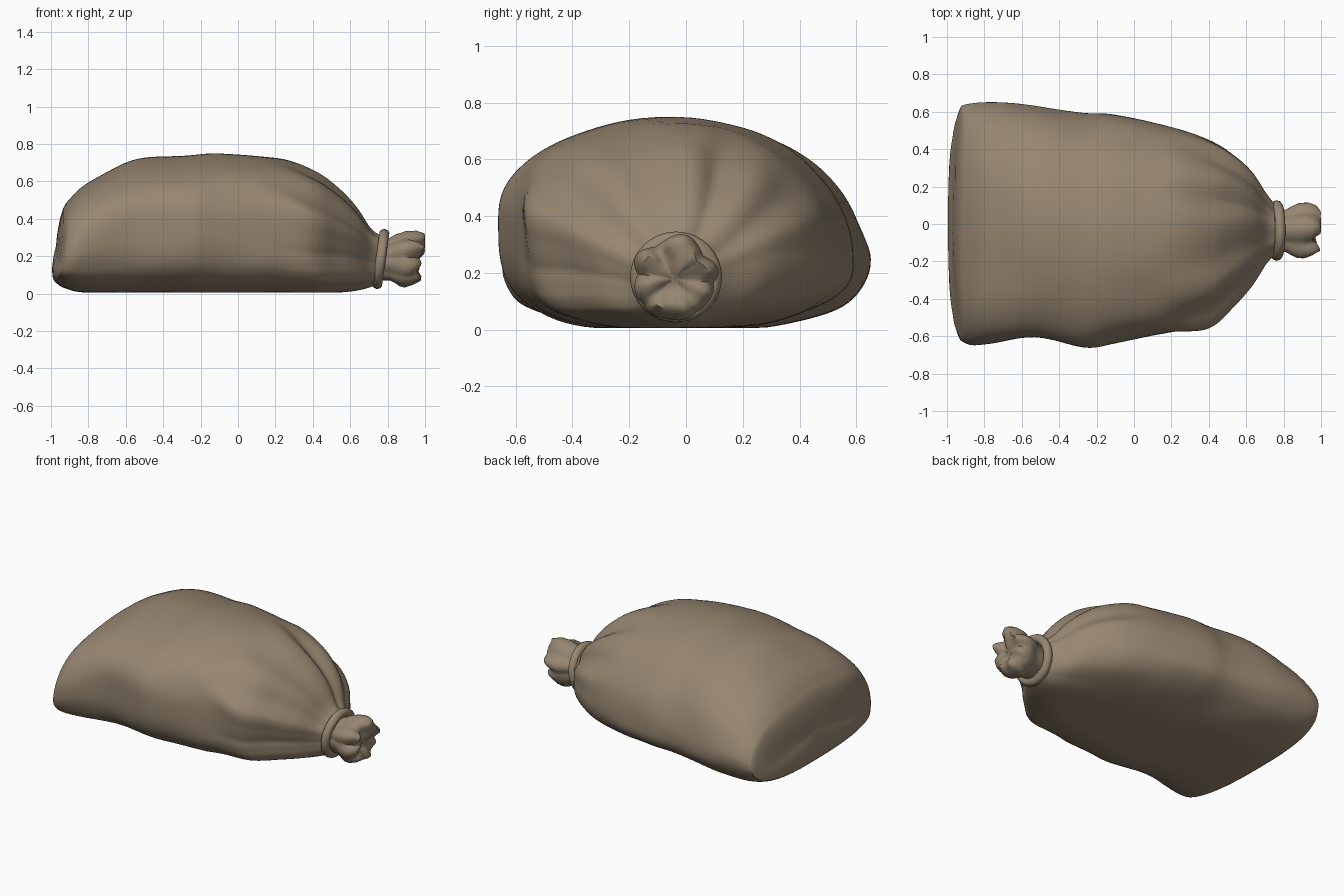
import bpy, bmesh, math
from mathutils import Vector, noise

if "Cube" in bpy.data.objects:
    bpy.data.objects.remove(bpy.data.objects["Cube"])

mat = bpy.data.materials.new("burlap brown")
mat.diffuse_color = (0.31, 0.24, 0.165, 1)
mat.use_nodes = True
mat.node_tree.nodes["Principled BSDF"].inputs["Base Color"].default_value = mat.diffuse_color


def spow(v, e):
    return math.copysign(abs(v) ** e, v)


def clamp(v):
    return max(0.0, min(1.0, v))


def loft(name, rings):
    """Skin a list of closed rings and close both ends."""
    bm = bmesh.new()
    vs = [[bm.verts.new(p) for p in r] for r in rings]
    n = len(vs[0])
    for a, b in zip(vs, vs[1:]):
        for i in range(n):
            j = (i + 1) % n
            bm.faces.new((a[i], a[j], b[j], b[i]))
    bm.faces.new(vs[0])
    bm.faces.new(vs[-1])
    bmesh.ops.recalc_face_normals(bm, faces=bm.faces)
    me = bpy.data.meshes.new(name)
    bm.to_mesh(me)
    bm.free()
    ob = bpy.data.objects.new(name, me)
    bpy.context.collection.objects.link(ob)
    me.materials.append(mat)
    for o in bpy.context.selected_objects:
        o.select_set(False)
    ob.select_set(True)
    bpy.context.view_layer.objects.active = ob
    bpy.ops.object.shade_smooth_by_angle(angle=math.radians(60))


# sack sections: x, y min, y max, z min, z max, height of widest point
ST = [(-0.93, -0.63, 0.64, 0.06, 0.50, 0.22),
      (-0.88, -0.65, 0.65, 0.03, 0.56, 0.24),
      (-0.78, -0.64, 0.65, 0.005, 0.62, 0.27),
      (-0.53, -0.61, 0.63, 0.0, 0.72, 0.30),
      (-0.27, -0.65, 0.59, 0.0, 0.735, 0.33),
      (-0.10, -0.63, 0.58, 0.0, 0.745, 0.33),
      (0.20, -0.59, 0.52, 0.0, 0.725, 0.30),
      (0.40, -0.555, 0.45, 0.0, 0.65, 0.26),
      (0.53, -0.44, 0.37, 0.005, 0.56, 0.25),
      (0.63, -0.33, 0.28, 0.015, 0.46, 0.23),
      (0.71, -0.21, 0.16, 0.035, 0.345, 0.20),
      (0.77, -0.155, 0.085, 0.065, 0.305, 0.185)]

# gathered folds near the tie: angle, width, depth (positive is a ridge)
FOLDS = [(84, 9, 0.05), (68, 8, -0.12), (52, 9, 0.06), (34, 8, -0.05),
         (20, 9, 0.05), (106, 9, -0.05), (124, 9, 0.04), (143, 9, -0.06),
         (160, 9, 0.08), (190, 14, -0.09), (222, 12, 0.06), (300, 15, -0.03)]


def catmull(t):
    k = min(int(t), len(ST) - 2)
    f = t - k
    a, b, c, d = (ST[max(0, min(len(ST) - 1, k + o))] for o in (-1, 0, 1, 2))
    return [0.5 * (2*q + (r-p)*f + (2*p-5*q+4*r-s)*f*f + (3*q-p-3*r+s)*f**3)
            for p, q, r, s in zip(a, b, c, d)]


def section(t, n=100):
    x, y0, y1, z0, z1, zm0 = catmull(t)
    yc, hw = (y0 + y1) / 2, (y1 - y0) / 2
    neck = clamp((x - 0.1) / 0.5)
    fold = clamp((x - 0.15) / 0.35) * clamp((0.84 - x) / 0.16)
    end = clamp((-0.6 - x) / 0.3)
    pts = []
    for i in range(n):
        th = 2 * math.pi * i / n
        c, s = math.cos(th), math.sin(th)
        # front side is fuller high up, back side lower down
        zm = zm0 - 0.05 * c * (1 - neck) * (1 - end)
        if s > 0:
            e, h = (0.95 + 0.12 * c) * (1 - neck) + neck, z1 - zm
        else:
            e, h = (0.68 + 0.08 * c) * (1 - neck) + 0.92 * neck, zm - z0
        y, z = spow(c, e) * hw, spow(s, e) * h
        deg = math.degrees(th)
        w = sum(d * max(0, 1 - abs((deg - a + 180) % 360 - 180) / (1.4 * wd))
                for a, wd, d in FOLDS)
        k = 1 + fold * w
        k += 0.03 * (1 - neck) * noise.noise(Vector((x * 2.5, c * 2, s * 2)))
        zz = max(zm + z * k, 0.006)
        xx = x + end * (0.16 * (zz - 0.25) + 0.03 * abs(c) ** 3 - 0.015)
        pts.append(Vector((xx, yc + y * k, zz)))
    return pts


steps = 66
body = [section((len(ST) - 1) * i / steps) for i in range(steps + 1)]
# bulging closed end
mid = sum(body[0], Vector()) / len(body[0])
end = []
for f, dx in ((0.06, -0.012), (0.18, -0.025), (0.4, -0.036), (0.7, -0.042), (0.95, -0.042)):
    r = []
    for p in body[0]:
        q = p.lerp(mid, f)
        q.x = max(q.x + dx, -1.0)
        r.append(q)
    end.insert(0, r)
loft("sack_body", end + body)

# crumpled cloth mouth beyond the tie, bunched shut at its end
CY, CZ = -0.04, 0.18
mouth = []
for x, rad, amp in ((0.76, 0.11, 0.04), (0.81, 0.11, 0.10), (0.84, 0.125, 0.12),
                    (0.88, 0.142, 0.12), (0.92, 0.145, 0.12), (0.955, 0.132, 0.12),
                    (0.98, 0.112, 0.12), (0.98, 0.085, 0.12), (0.965, 0.05, 0.1),
                    (0.955, 0.015, 0.0)):
    ring = []
    for i in range(56):
        th = 2 * math.pi * i / 56
        c, s = math.cos(th), math.sin(th)
        w = abs(math.sin(3 * th + 0.5 + 0.6 * math.sin(th * 2))) - 0.6
        r = rad * (1 + amp * w + 0.4 * amp * math.sin(5 * th + 8 * x))
        out = clamp((x - 0.84) / 0.1)
        xx = x + out * 0.05 * noise.noise(Vector((c * r * 14, s * r * 14, 3.3)))
        xx += out * (0.02 * w + 0.02 * s) * rad / 0.12
        ring.append((min(xx, 1.0), CY + r * c, CZ + r * s))
    mouth.append(ring)
loft("tied_mouth", mouth)

# tie cord
bpy.ops.mesh.primitive_torus_add(major_segments=32, minor_segments=10,
                                 major_radius=0.134, minor_radius=0.028,
                                 location=(0.763, -0.035, 0.185),
                                 rotation=(0, math.radians(98), 0))
cord = bpy.context.object
cord.name = "tie_cord"
cord.data.materials.append(mat)
bpy.ops.object.shade_smooth_by_angle(angle=math.radians(60))
